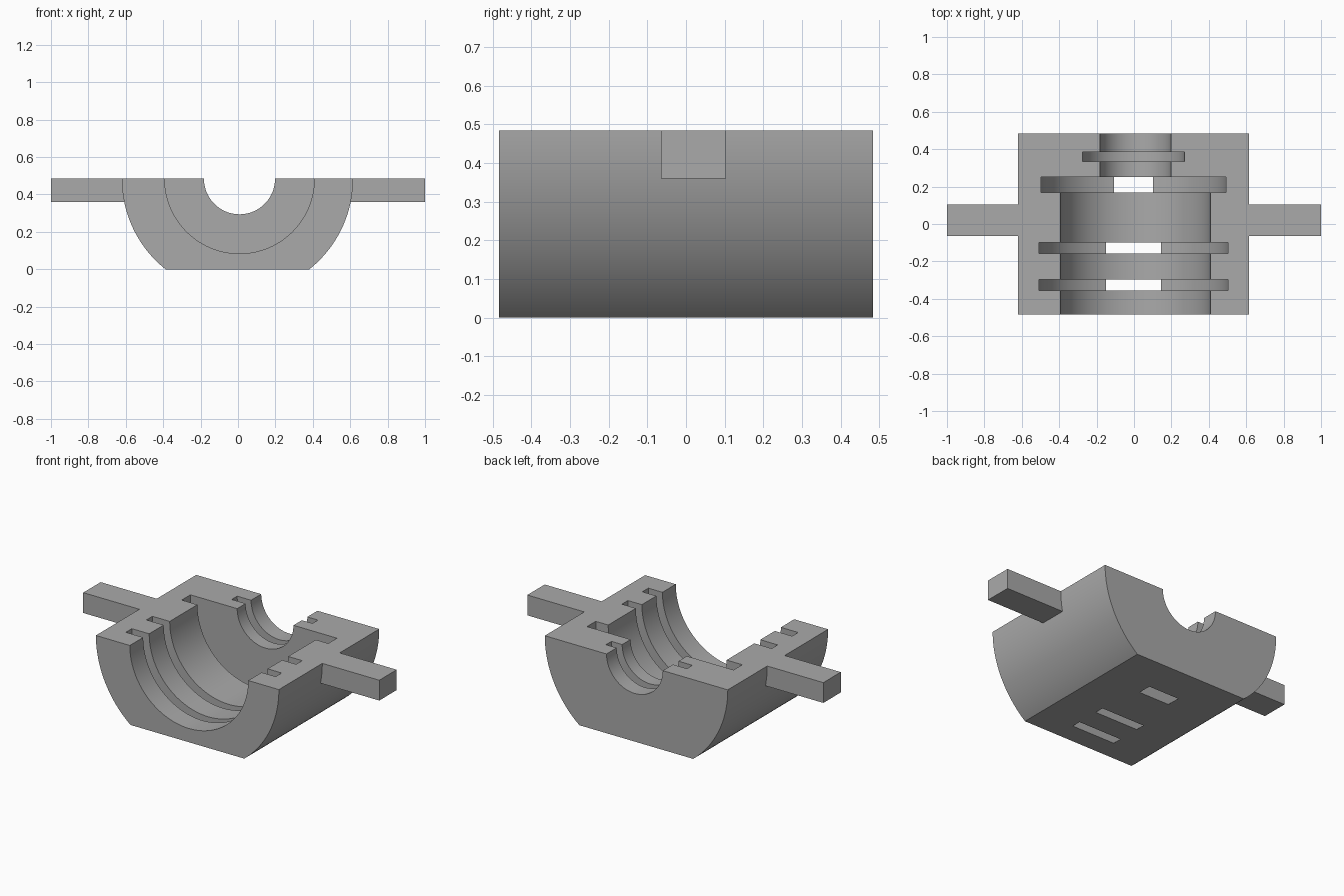
import bpy
import bmesh
from math import asin, cos, pi, sin, radians

cube = bpy.data.objects.get("Cube")
if cube:
    bpy.data.objects.remove(cube, do_unlink=True)

TOP = 0.484       # split plane, also the axis height of every bore
HALF_LENGTH = 0.484
AXIS_X = -0.003
BORE_X = 0.008

metal = bpy.data.materials.new("plain grey")
metal.use_nodes = True
grey = (0.4, 0.4, 0.4, 1)
metal.diffuse_color = grey
metal.node_tree.nodes["Principled BSDF"].inputs["Base Color"].default_value = grey


def extrude_profile(name, points, y0, y1):
    """Closed (x, z) outline extruded from y0 to y1."""
    bm = bmesh.new()
    face = bm.faces.new([bm.verts.new((x, y0, z)) for x, z in points])
    result = bmesh.ops.extrude_face_region(bm, geom=[face])
    moved = [v for v in result["geom"] if isinstance(v, bmesh.types.BMVert)]
    bmesh.ops.translate(bm, verts=moved, vec=(0, y1 - y0, 0))
    bmesh.ops.recalc_face_normals(bm, faces=bm.faces)
    mesh = bpy.data.meshes.new(name)
    bm.to_mesh(mesh)
    bm.free()
    mesh.materials.append(metal)
    obj = bpy.data.objects.new(name, mesh)
    bpy.context.collection.objects.link(obj)
    return obj


def arc(x, radius, start, end, steps=96):
    angles = [start + (end - start) * i / steps for i in range(steps + 1)]
    return [(x + radius * cos(a), TOP + radius * sin(a)) for a in angles]


def combine(target, tool, operation):
    """Apply a boolean and discard the tool object."""
    tool.hide_render = True
    mod = target.modifiers.new("combine", "BOOLEAN")
    mod.operation = operation
    mod.solver = "EXACT"
    mod.object = tool
    bpy.context.view_layer.objects.active = target
    bpy.ops.object.modifier_apply(modifier=mod.name)
    bpy.data.objects.remove(tool, do_unlink=True)


# Half-round housing with a flat base
radius = 0.618
flat = asin(TOP / radius)
outline = arc(AXIS_X, radius, -pi, flat - pi, 48) + arc(AXIS_X, radius, -flat, 0, 48)
housing = extrude_profile("bearing_housing", outline, -HALF_LENGTH, HALF_LENGTH)

# Side arms, flush with the split plane
for side in (-1, 1):
    arm = [(side * x, z) for x, z in ((0.55, 0.36), (1, 0.36), (1, TOP), (0.55, TOP))]
    combine(housing, extrude_profile("side_arm", arm, -0.065, 0.103), "UNION")

# Bores and ring grooves: centre x, radius, start y, end y
cuts = [
    (BORE_X, 0.40, -0.6, 0.21),
    (BORE_X, 0.19, 0.20, 0.6),
    (AXIS_X, 0.273, 0.333, 0.386),
    (AXIS_X, 0.495, 0.168, 0.252),
    (AXIS_X, 0.506, -0.157, -0.099),
    (AXIS_X, 0.506, -0.355, -0.297),
]
for x, r, y0, y1 in cuts:
    # Straight walls above the split plane keep the cut clean
    shape = arc(x, r, -pi, 0) + [(x + r, TOP + 0.2), (x - r, TOP + 0.2)]
    combine(housing, extrude_profile("ring_cutter", shape, y0, y1), "DIFFERENCE")

# Smooth curved walls, crisp machined edges
bpy.ops.object.select_all(action="DESELECT")
housing.select_set(True)
bpy.context.view_layer.objects.active = housing
bpy.ops.object.shade_smooth_by_angle(angle=radians(25))
